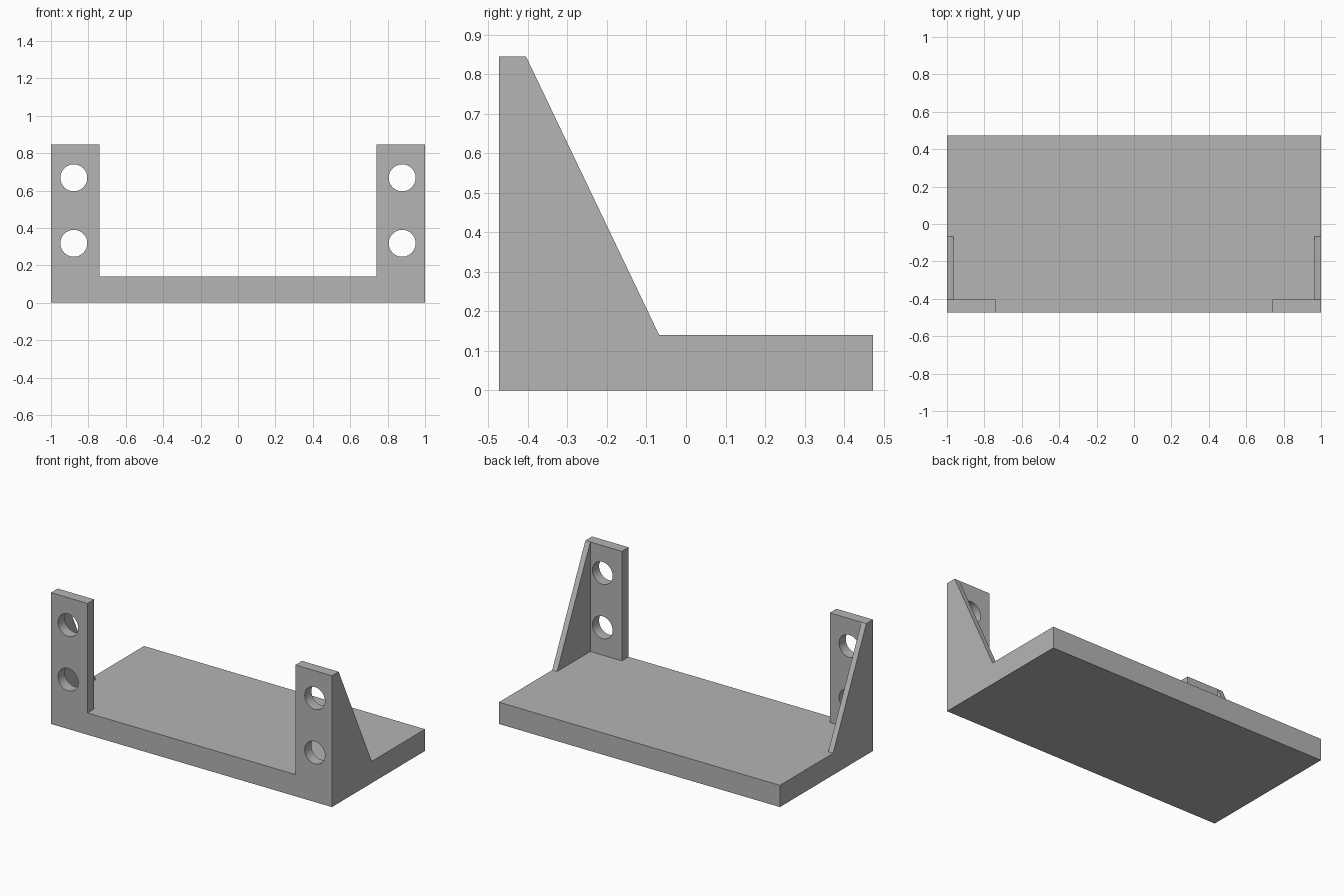
import bpy
import bmesh
from mathutils import Matrix, Vector

cube = bpy.data.objects.get("Cube")
if cube:
    bpy.data.objects.remove(cube, do_unlink=True)

# Overall sizes
HALF_Y = 0.473
BASE_Z, TOP_Z = 0.14, 0.845
TAB_X, TAB_Y = 0.74, -0.405
RIB_X, RIB_Y = 0.965, -0.068
HOLE_X, HOLE_R = 0.878, 0.072
HOLE_HEIGHTS = (0.318, 0.668)

grey = bpy.data.materials.new("plain grey")
grey.use_nodes = True
colour = (0.46, 0.46, 0.46, 1)
grey.diffuse_color = colour
grey.node_tree.nodes["Principled BSDF"].inputs["Base Color"].default_value = colour


def make_object(name, bm):
    bmesh.ops.recalc_face_normals(bm, faces=bm.faces)
    mesh = bpy.data.meshes.new(name)
    bm.to_mesh(mesh)
    bm.free()
    mesh.materials.append(grey)
    obj = bpy.data.objects.new(name, mesh)
    bpy.context.collection.objects.link(obj)
    return obj


def extrude_profile(name, points, direction):
    """Solid made by sweeping a flat outline along a direction."""
    bm = bmesh.new()
    face = bm.faces.new([bm.verts.new(p) for p in points])
    swept = bmesh.ops.extrude_face_region(bm, geom=[face], use_keep_orig=True)
    verts = [v for v in swept["geom"] if isinstance(v, bmesh.types.BMVert)]
    bmesh.ops.translate(bm, vec=Vector(direction), verts=verts)
    return make_object(name, bm)


def drill(obj, side):
    """Cut the round bolt holes from front to back."""
    bm = bmesh.new()
    for z in HOLE_HEIGHTS:
        place = Matrix.Translation((side * HOLE_X, TAB_Y, z)) @ Matrix.Rotation(1.5707963, 4, "X")
        bmesh.ops.create_cone(bm, cap_ends=True, segments=48, radius1=HOLE_R,
                              radius2=HOLE_R, depth=0.4, matrix=place)
    cutter = make_object("hole_cutter", bm)
    cut = obj.modifiers.new("bolt holes", "BOOLEAN")
    cut.operation = "DIFFERENCE"
    cut.solver = "EXACT"
    cut.object = cutter
    bpy.ops.object.select_all(action="DESELECT")
    bpy.context.view_layer.objects.active = obj
    obj.select_set(True)
    bpy.ops.object.modifier_apply(modifier=cut.name)
    bpy.data.objects.remove(cutter, do_unlink=True)
    bpy.ops.object.shade_smooth_by_angle()


# U-shaped front plate, with its two upright tabs
outline = [(-1, 0), (1, 0), (1, TOP_Z), (TAB_X, TOP_Z), (TAB_X, BASE_Z),
           (-TAB_X, BASE_Z), (-TAB_X, TOP_Z), (-1, TOP_Z)]
front_plate = extrude_profile("front_plate", [(x, -HALF_Y, z) for x, z in outline],
                              (0, TAB_Y + HALF_Y, 0))
for side in (-1, 1):
    drill(front_plate, side)

# Flat base slab behind the front plate
slab = [(TAB_Y, 0), (HALF_Y, 0), (HALF_Y, BASE_Z), (TAB_Y, BASE_Z)]
extrude_profile("base_slab", [(-1, y, z) for y, z in slab], (2, 0, 0))

# Thin triangular ribs bracing the tabs
rib = [(TAB_Y, BASE_Z), (RIB_Y, BASE_Z), (TAB_Y, TOP_Z)]
for label, side in (("left", 1), ("right", -1)):
    extrude_profile(label + "_rib", [(side * RIB_X, y, z) for y, z in rib],
                    (side * (1 - RIB_X), 0, 0))
